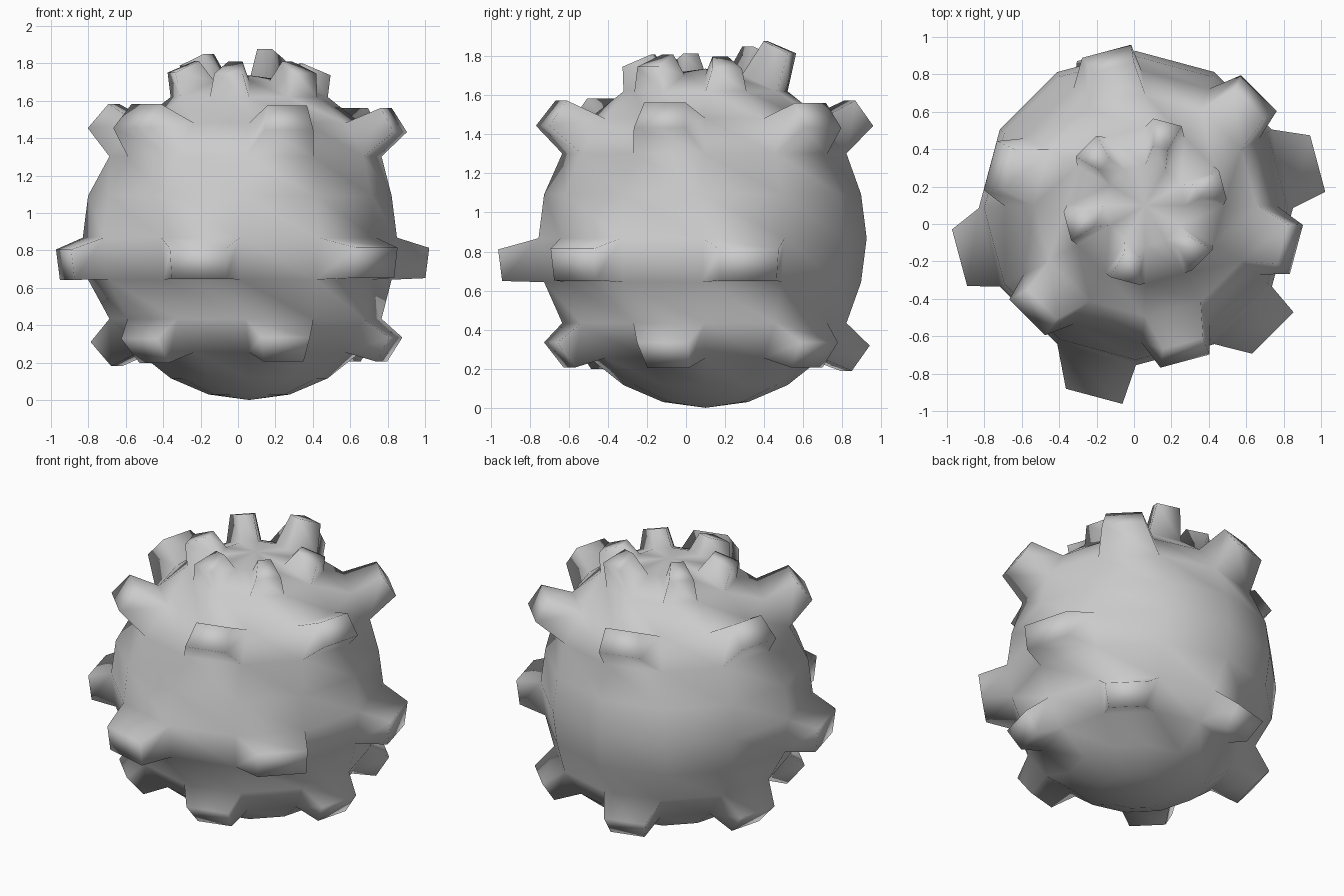
import bpy, bmesh, math
from mathutils import Vector

if "Cube" in bpy.data.objects:
    bpy.data.objects.remove(bpy.data.objects["Cube"])

CENTRE = Vector((0.06, 0.10, 0.868))
RXY, RZ = 0.84, 0.868
TAPER = 0.72

# Base ball: 12 segments, 12 rings, slightly taller than wide
bm = bmesh.new()
bmesh.ops.create_uvsphere(bm, u_segments=12, v_segments=12, radius=1.0)

# Studs: row elevation -> {segment angle: (length, tip shift x, y, z)}
studs = {
    67.5: {15: (.125, 0, 0, -.01), 75: (.20, 0, 0, 0), 135: (.17, 0, 0, 0),
           195: (.13, 0, 0, 0), 255: (.125, 0, .01, 0), 315: (.125, 0, .01, 0)},
    37.5: {45: (.20, .02, 0, 0), 105: (.20, .03, .01, 0), 165: (.20, 0, 0, 0),
           225: (.20, -.02, 0, 0), 285: (.20, .01, -.01, 0), 345: (.20, 0, -.01, 0)},
    -7.5: {15: (.19, .01, -.02, 0), 195: (.18, .01, -.01, -.01),
           255: (.21, .04, -.025, 0), 315: (.18, .035, .03, 0)},
    -37.5: {45: (.17, 0, 0, .015), 105: (.19, 0, 0, .02), 165: (.18, 0, 0, .015),
            225: (.16, 0, 0, .02), 285: (.16, 0, 0, .02), 345: (.17, 0, 0, .015)},
}

def stud_for(face):
    c = face.calc_center_median()
    elev = math.degrees(math.atan2(c.z, math.hypot(c.x, c.y)))
    ang = math.degrees(math.atan2(c.y, c.x)) % 360
    for row, items in studs.items():
        if abs(elev - row) < 5:
            for a, spec in items.items():
                if abs(ang - a) < 5:
                    return spec
    return None

picked = [(f, stud_for(f)) for f in bm.faces]
picked = [(f, spec) for f, spec in picked if spec]

# Shape the ball; its belly leans slightly to the left and front
for v in bm.verts:
    elev = abs(math.degrees(math.asin(max(-1, min(1, v.co.z)))))
    lean = 1.0 if elev < 20 else (0.4 if elev < 35 else 0)
    v.co = Vector((v.co.x * RXY - .05 * lean, v.co.y * RXY - .015 * lean, v.co.z * RZ)) + CENTRE
bm.normal_update()

# Pull each picked face out into a tapered stud
for face, (length, dx, dy, dz) in picked:
    normal = face.normal.copy()
    tip = bmesh.ops.extrude_discrete_faces(bm, faces=[face])["faces"][0]
    mid = tip.calc_center_median()
    for v in tip.verts:
        v.co = mid + (v.co - mid) * TAPER + normal * length + Vector((dx, dy, dz))

# Smooth shading throughout
for f in bm.faces:
    f.smooth = True
bmesh.ops.recalc_face_normals(bm, faces=bm.faces)

mesh = bpy.data.meshes.new("studded_ball")
bm.to_mesh(mesh)
bm.free()
obj = bpy.data.objects.new("studded_ball", mesh)
bpy.context.collection.objects.link(obj)
